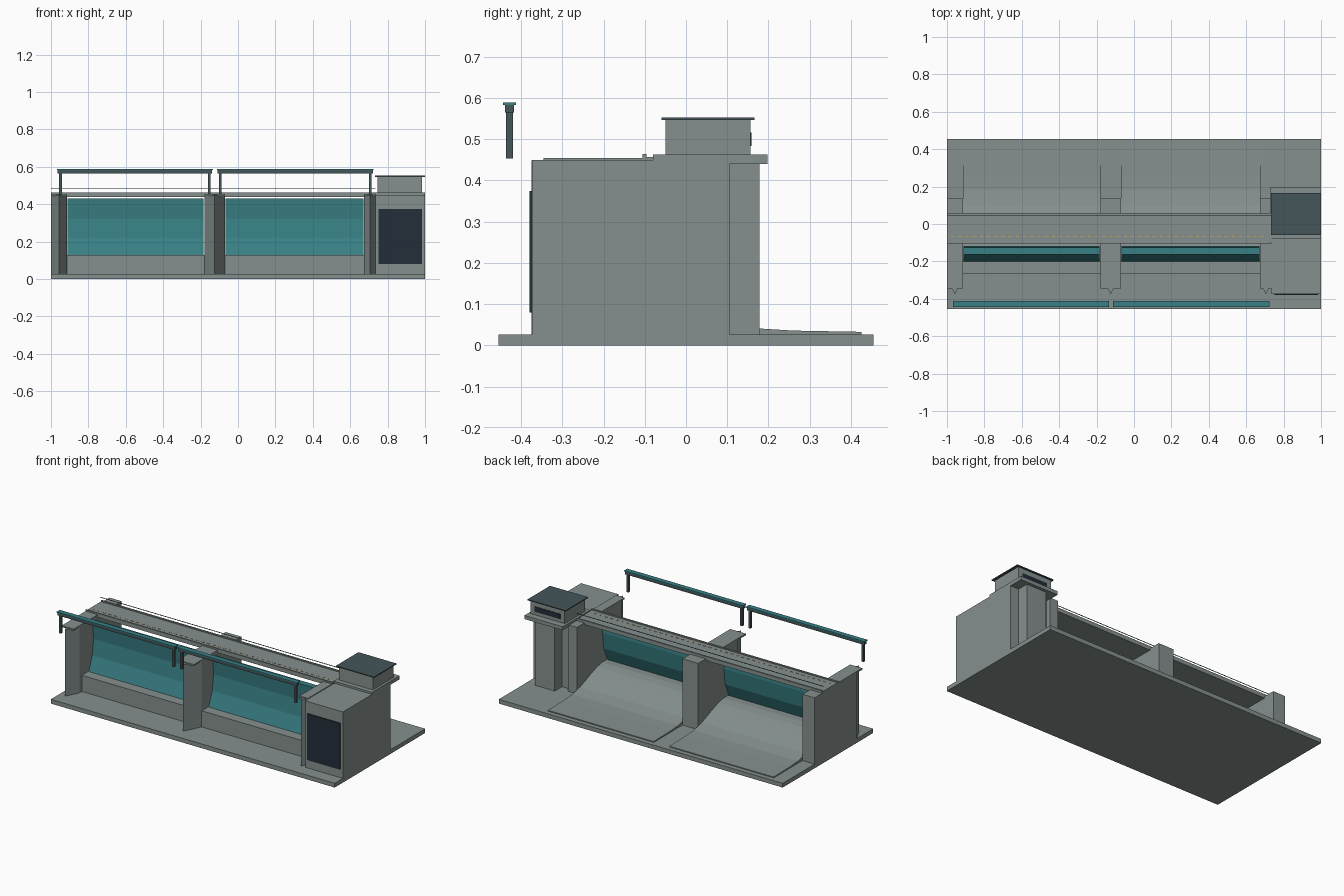
import bpy, bmesh, math

if "Cube" in bpy.data.objects:
    bpy.data.objects.remove(bpy.data.objects["Cube"])


def material(name, rgb):
    m = bpy.data.materials.new(name)
    m.diffuse_color = (*rgb, 1)
    m.use_nodes = True
    m.node_tree.nodes["Principled BSDF"].inputs["Base Color"].default_value = m.diffuse_color
    return m


CONCRETE = material("concrete", (0.235, 0.28, 0.272))
SLATE = material("dark slate", (0.06, 0.092, 0.102))
TEAL = material("teal steel", (0.04, 0.215, 0.235))
PANEL = material("dark panel", (0.017, 0.026, 0.04))
AMBER = material("amber marking", (0.6, 0.36, 0.08))


def finish(name, bm, mat):
    bmesh.ops.recalc_face_normals(bm, faces=bm.faces[:])
    me = bpy.data.meshes.new(name)
    bm.to_mesh(me)
    bm.free()
    me.materials.append(mat)
    ob = bpy.data.objects.new(name, me)
    bpy.context.collection.objects.link(ob)
    return ob


def add_prism(bm, pts, vec):
    """Extrude a closed 3D outline along vec."""
    face = bm.faces.new([bm.verts.new(p) for p in pts])
    ext = bmesh.ops.extrude_face_region(bm, geom=[face])
    moved = [g for g in ext["geom"] if isinstance(g, bmesh.types.BMVert)]
    bmesh.ops.translate(bm, verts=moved, vec=vec)


def prism(name, pts, vec, mat):
    bm = bmesh.new()
    add_prism(bm, pts, vec)
    return finish(name, bm, mat)


def add_box(bm, x0, x1, y0, y1, z0, z1):
    add_prism(bm, [(x0, y0, z0), (x1, y0, z0), (x1, y1, z0), (x0, y1, z0)], (0, 0, z1 - z0))


def box(name, x0, x1, y0, y1, z0, z1, mat):
    bm = bmesh.new()
    add_box(bm, x0, x1, y0, y1, z0, z1)
    return finish(name, bm, mat)


BASE = 0.027
box("base_slab", -1, 1, -0.455, 0.455, 0, BASE, CONCRETE)

# Piers with pointed upstream noses and thin caps
for i, (x0, x1) in enumerate([(-1, -0.915), (-0.18, -0.07), (0.675, 0.735)]):
    xm, half = (x0 + x1) / 2, (x1 - x0) / 2
    yb = -0.375 + half * 2
    outline = [(xm, -0.375), (x1, yb), (x1, 0.135), (x0, 0.135), (x0, yb)]
    prism(f"pier_{i}", [(x, y, BASE) for x, y in outline], (0, 0, 0.449 - BASE), CONCRETE)
    box(f"pier_cap_{i}", x0, x1, -0.345, -0.1, 0.445, 0.455, CONCRETE)

# Two bays: spillway chute, curved gate, gantry beam
chute = [(-0.265, BASE), (-0.265, 0.13), (-0.12, 0.13), (-0.07, 0.121), (-0.02, 0.104),
         (0.04, 0.08), (0.1, 0.058), (0.18, 0.041), (0.26, 0.036), (0.425, 0.033), (0.425, BASE)]
gate_front = [(-0.162, 0.43), (-0.152, 0.32), (-0.165, 0.22), (-0.2, 0.13)]
gate_back = [(-0.168, 0.13), (-0.131, 0.215), (-0.118, 0.32), (-0.125, 0.43)]
for i, (x0, x1) in enumerate([(-0.915, -0.18), (-0.07, 0.675)]):
    prism(f"spillway_chute_{i}", [(x0, y, z) for y, z in chute], (x1 - x0, 0, 0), CONCRETE)
    prism(f"gate_{i}", [(x0 + 0.004, y, z) for y, z in gate_front + gate_back],
          (x1 - x0 - 0.008, 0, 0), TEAL)
for i, (x0, x1) in enumerate([(-0.967, -0.135), (-0.113, 0.725)]):
    box(f"gantry_top_{i}", x0, x1, -0.444, -0.412, 0.583, 0.589, TEAL)
    box(f"gantry_beam_{i}", x0 + 0.003, x1 - 0.003, -0.439, -0.417, 0.565, 0.583, SLATE)
    for side, xc in (("left", x0 + 0.018), ("right", x1 - 0.018)):
        box(f"gantry_leg_{side}_{i}", xc - 0.007, xc + 0.007, -0.436, -0.42, 0.453, 0.566, SLATE)

# Deck bridge with curbs, dashed marking and rail
box("deck", -1, 0.735, -0.1, 0.055, 0.438, 0.457, CONCRETE)
box("curb_front", -1, 0.735, -0.105, -0.096, 0.438, 0.464, CONCRETE)
box("curb_back", -1, 0.735, 0.048, 0.058, 0.438, 0.464, CONCRETE)
bm = bmesh.new()
for k in range(44):
    xc = -0.97 + k * 0.0385
    add_box(bm, xc - 0.008, xc + 0.008, -0.069, -0.064, 0.456, 0.459)
finish("deck_dashes", bm, AMBER)
box("deck_rail", -1, 0.735, 0.042, 0.045, 0.485, 0.488, SLATE)

# Control block, front panel, rear column
box("control_block", 0.735, 1, -0.373, 0.105, BASE, 0.45, CONCRETE)
box("front_panel", 0.75, 0.983, -0.379, -0.372, 0.08, 0.375, PANEL)
box("rear_column", 0.8, 0.94, 0.105, 0.178, BASE, 0.44, CONCRETE)

# Control cabin on its platform
box("cabin_platform", 0.73, 1, -0.08, 0.198, 0.44, 0.463, CONCRETE)
box("cabin", 0.745, 0.985, -0.05, 0.156, 0.463, 0.547, CONCRETE)
box("cabin_roof", 0.732, 1, -0.06, 0.166, 0.547, 0.553, SLATE)
box("cabin_window", 0.775, 0.955, 0.155, 0.159, 0.484, 0.516, PANEL)
